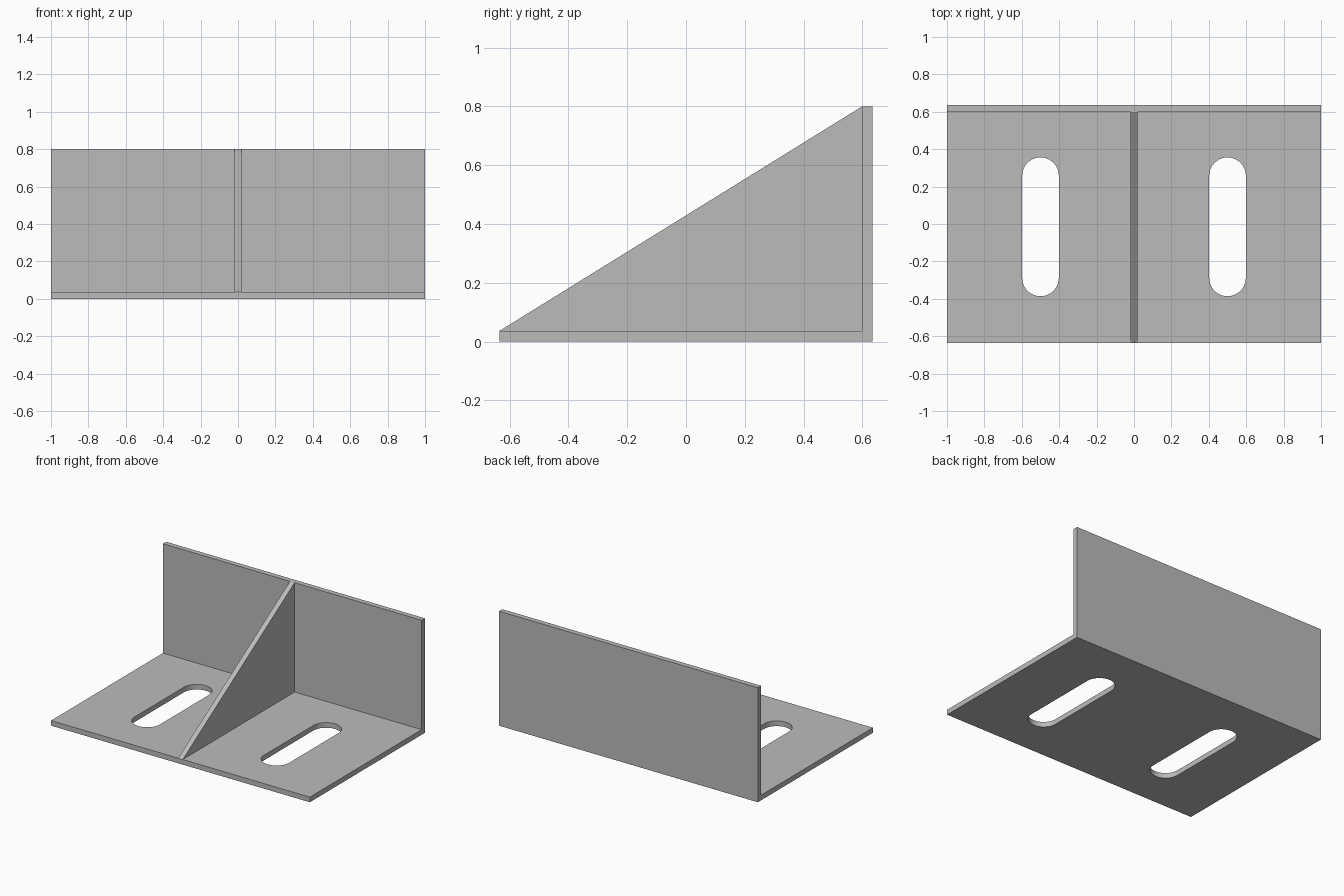
import bpy, bmesh, math

cube = bpy.data.objects.get("Cube")
if cube:
    bpy.data.objects.remove(cube, do_unlink=True)

WIDTH, DEPTH, HEIGHT = 2.0, 1.27, 0.80
PLATE = 0.036
FRONT, BACK = -DEPTH / 2, DEPTH / 2
WALL = BACK - PLATE

# Plain grey metal
grey = bpy.data.materials.new("grey_metal")
grey.use_nodes = True
colour = (0.5, 0.5, 0.5, 1)
grey.diffuse_color = colour
grey.node_tree.nodes["Principled BSDF"].inputs["Base Color"].default_value = colour


def prism(name, outline, offset):
    """Solid made by sweeping a flat outline of 3D points along an offset."""
    bm = bmesh.new()
    face = bm.faces.new([bm.verts.new(p) for p in outline])
    swept = bmesh.ops.extrude_face_region(bm, geom=[face])
    verts = [g for g in swept["geom"] if isinstance(g, bmesh.types.BMVert)]
    bmesh.ops.translate(bm, vec=offset, verts=verts)
    bmesh.ops.recalc_face_normals(bm, faces=bm.faces)
    mesh = bpy.data.meshes.new(name)
    bm.to_mesh(mesh)
    bm.free()
    mesh.materials.append(grey)
    obj = bpy.data.objects.new(name, mesh)
    bpy.context.collection.objects.link(obj)
    return obj


def side_prism(name, profile, width):
    """Side profile in y and z, swept evenly across x."""
    return prism(name, [(-width / 2, y, z) for y, z in profile], (width, 0, 0))


def slot_outline(x, y, radius, straight, z, steps=20):
    """Long hole with round ends, running along y."""
    points = []
    for end in (0, 1):
        centre = y + (straight / 2 if end == 0 else -straight / 2)
        for i in range(steps + 1):
            a = math.pi * (end + i / steps)
            points.append((x + radius * math.cos(a), centre + radius * math.sin(a), z))
    return points


# Base plate and back wall in one piece
bracket = side_prism("angle_bracket", [
    (FRONT, 0), (BACK, 0), (BACK, HEIGHT),
    (WALL, HEIGHT), (WALL, PLATE), (FRONT, PLATE)], WIDTH)

# Slots through the base
bpy.context.view_layer.objects.active = bracket
for side in (-1, 1):
    cutter = prism("slot_cutter", slot_outline(side * 0.5, -0.015, 0.098, 0.546, -0.1), (0, 0, 0.3))
    cutter.hide_render = True
    cut = bracket.modifiers.new("slot", "BOOLEAN")
    cut.operation = "DIFFERENCE"
    cut.solver = "EXACT"
    cut.object = cutter
    bpy.ops.object.modifier_apply(modifier=cut.name)
    bpy.data.objects.remove(cutter, do_unlink=True)

# Triangular stiffener in the middle
gusset = side_prism("gusset", [(FRONT, PLATE), (WALL, PLATE), (WALL, HEIGHT)], 0.036)

# Smooth slot ends, sharp plate edges
bpy.ops.object.select_all(action="DESELECT")
bracket.select_set(True)
bpy.ops.object.shade_smooth_by_angle(angle=math.radians(30))
